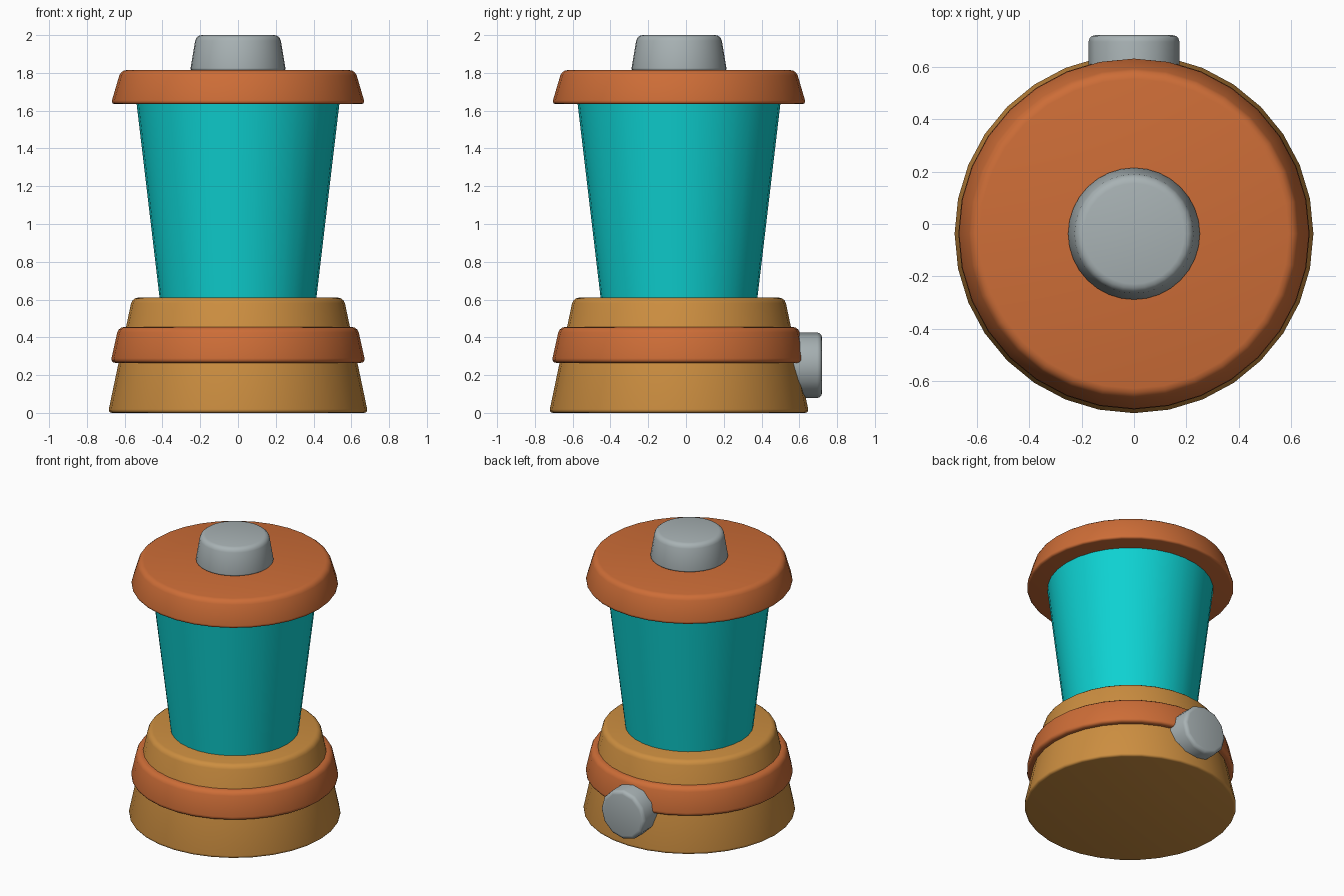
import bpy, bmesh, math
from mathutils import Matrix, Vector

if "Cube" in bpy.data.objects:
    bpy.data.objects.remove(bpy.data.objects["Cube"])


def material(name, rgb):
    m = bpy.data.materials.new(name)
    lin = [((c / 255 + 0.055) / 1.055) ** 2.4 for c in rgb]
    m.diffuse_color = (*lin, 1)
    m.use_nodes = True
    m.node_tree.nodes["Principled BSDF"].inputs["Base Color"].default_value = m.diffuse_color
    return m


ORANGE = material("burnt_orange", (205, 109, 55))
TAN = material("tan", (204, 142, 64))
TEAL = material("teal", (14, 210, 210))
GREY = material("grey", (168, 178, 180))
AXIS_Y = -0.037  # the round body sits slightly forward of the origin


def tapered(name, mat, r1, r2, h, loc, bottom=0.0, top=0.0, sides=32, rot=None):
    """Tapered cylinder from its base centre, with rounded rims."""
    bm = bmesh.new()
    bmesh.ops.create_cone(bm, cap_ends=True, segments=sides, radius1=r1, radius2=r2,
                          depth=h, matrix=Matrix.Translation((0, 0, h / 2)))
    for z, width in ((0, bottom), (h, top)):
        if width:
            rim = [e for e in bm.edges if all(abs(v.co.z - z) < 1e-5 for v in e.verts)]
            bmesh.ops.bevel(bm, geom=rim, offset=width, offset_type='OFFSET',
                            segments=3, profile=0.5, affect='EDGES')
    bmesh.ops.recalc_face_normals(bm, faces=bm.faces)
    bm.transform(Matrix.Translation(Vector(loc)) @ (rot or Matrix.Identity(4)))
    me = bpy.data.meshes.new(name)
    bm.to_mesh(me)
    bm.free()
    me.materials.append(mat)
    ob = bpy.data.objects.new(name, me)
    bpy.context.collection.objects.link(ob)
    bpy.ops.object.select_all(action='DESELECT')
    ob.select_set(True)
    bpy.context.view_layer.objects.active = ob
    bpy.ops.object.shade_smooth_by_angle(angle=math.radians(40))
    return ob


# Base and the band around it
tapered("base", TAN, 0.688, 0.56, 0.61, (0, AXIS_Y, 0), 0.02, 0.03)
tapered("base_band", ORANGE, 0.675, 0.633, 0.19, (0, AXIS_Y, 0.265), 0.025, 0.03)

# Jar, lid and lid knob
tapered("jar", TEAL, 0.415, 0.537, 1.03, (0, AXIS_Y, 0.608))
tapered("lid", ORANGE, 0.673, 0.62, 0.18, (0, AXIS_Y, 1.635), 0.02, 0.03)
tapered("lid_knob", GREY, 0.253, 0.222, 0.187, (0, AXIS_Y, 1.813), 0.012, 0.03)

# Dial on the back of the base, pointing along +y
tapered("dial", GREY, 0.173, 0.173, 0.22, (0, 0.5, 0.252), 0, 0.025, sides=12,
        rot=Matrix.Rotation(-math.pi / 2, 4, 'X'))
